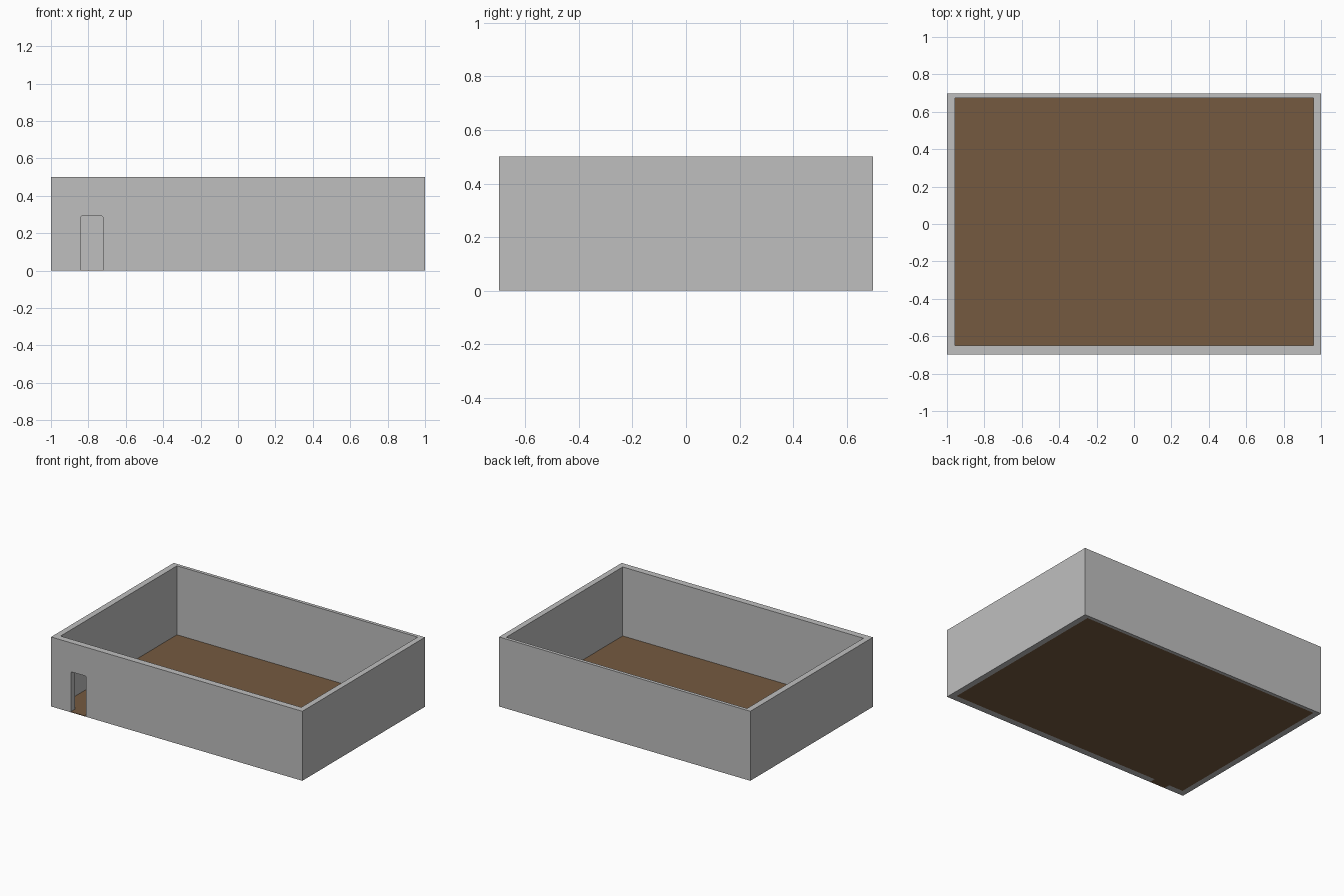
import bpy, bmesh

if "Cube" in bpy.data.objects:
    bpy.data.objects.remove(bpy.data.objects["Cube"])

OX, OY, H = 1.0, 0.697, 0.5            # outer half sizes and height
X0, X1, Y0, Y1 = -0.957, 0.959, -0.65, 0.673   # inside of the room
DX0, DX1, DH, C = -0.843, -0.72, 0.292, 0.008  # doorway


def material(name, rgb):
    m = bpy.data.materials.new(name)
    m.diffuse_color = (*rgb, 1)
    m.use_nodes = True
    m.node_tree.nodes["Principled BSDF"].inputs["Base Color"].default_value = m.diffuse_color
    return m


def prism(name, profile, offset, mat):
    """Extrude a closed 3D outline along an offset vector."""
    bm = bmesh.new()
    face = bm.faces.new([bm.verts.new(p) for p in profile])
    ext = bmesh.ops.extrude_face_region(bm, geom=[face])
    verts = [g for g in ext["geom"] if isinstance(g, bmesh.types.BMVert)]
    bmesh.ops.translate(bm, verts=verts, vec=offset)
    bmesh.ops.recalc_face_normals(bm, faces=bm.faces)
    mesh = bpy.data.meshes.new(name)
    bm.to_mesh(mesh)
    bm.free()
    mesh.materials.append(mat)
    ob = bpy.data.objects.new(name, mesh)
    bpy.context.collection.objects.link(ob)
    return ob


def rect(x0, x1, y0, y1, z):
    return [(x0, y0, z), (x1, y0, z), (x1, y1, z), (x0, y1, z)]


def cut(target, cutter):
    """Subtract the cutter, then remove it."""
    mod = target.modifiers.new("cut", 'BOOLEAN')
    mod.operation, mod.solver, mod.object = 'DIFFERENCE', 'EXACT', cutter
    bpy.context.view_layer.objects.active = target
    bpy.ops.object.modifier_apply(modifier=mod.name)
    bpy.data.objects.remove(cutter)


grey = material("plaster_grey", (0.52, 0.52, 0.52))
brown = material("floor_brown", (0.178, 0.102, 0.051))

# Open-topped walls with a doorway in the front
walls = prism("walls", rect(-OX, OX, -OY, OY, 0), (0, 0, H), grey)
cut(walls, prism("room_cutter", rect(X0, X1, Y0, Y1, -0.1), (0, 0, 1), grey))
door = [(DX0, -0.1), (DX1, -0.1), (DX1, DH - C), (DX1 - C, DH), (DX0 + C, DH), (DX0, DH - C)]
cut(walls, prism("door_cutter", [(x, -0.8, z) for x, z in door], (0, 0.3, 0), grey))

# Floor plate with a tab that fills the doorway threshold
floor = [(X0, Y0), (DX0, Y0), (DX0, -OY), (DX1, -OY), (DX1, Y0), (X1, Y0), (X1, Y1), (X0, Y1)]
prism("floor", [(x, y, 0.0) for x, y in floor], (0, 0, 0.004), brown)
